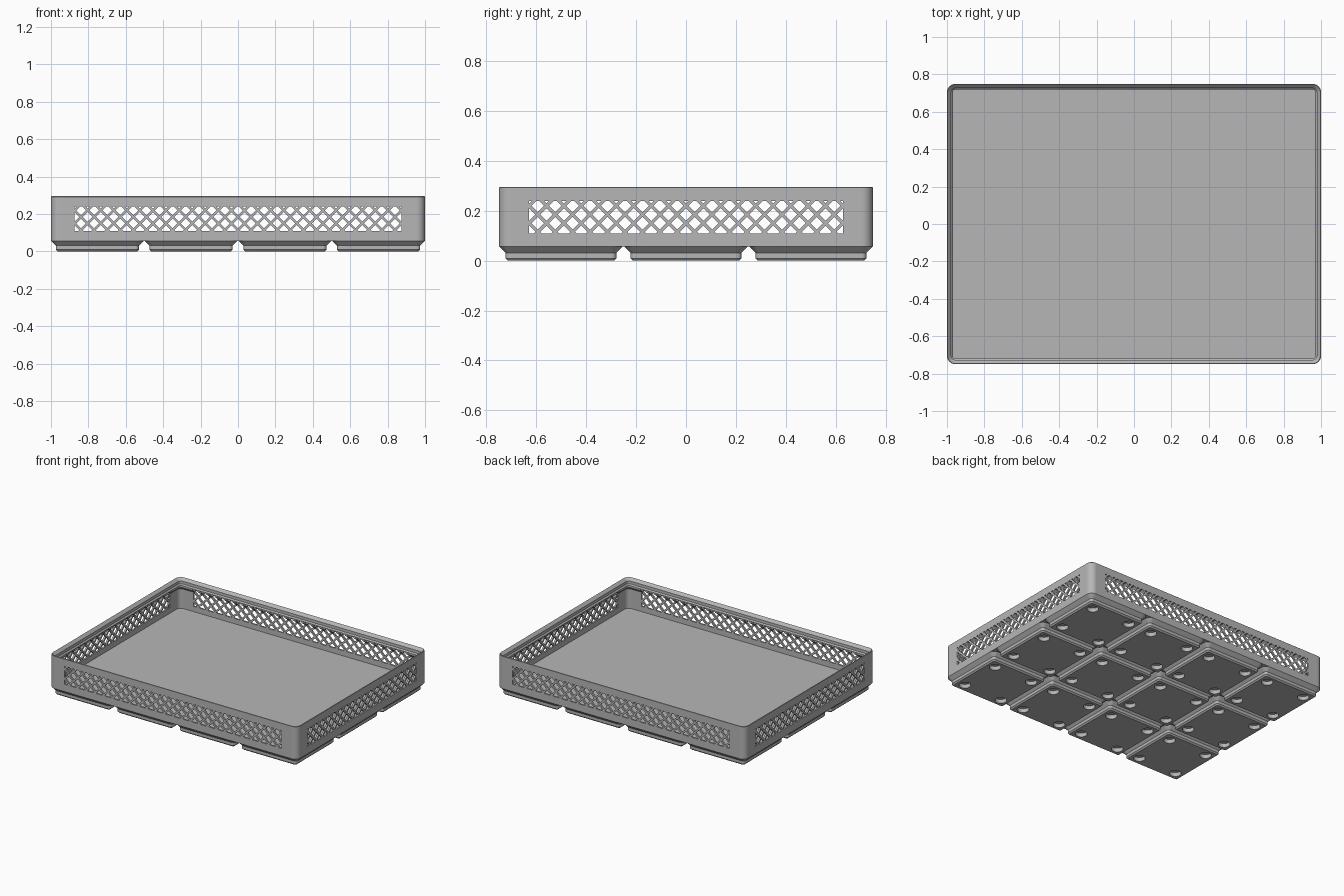
import bpy
import bmesh
from math import cos, sin, pi, radians
from mathutils import Matrix, Vector

if "Cube" in bpy.data.objects:
    bpy.data.objects.remove(bpy.data.objects["Cube"])

MM = 2 / 167.5                      # the tray is laid out in millimetres
HALF_X, HALF_Y, PITCH = 83.75, 62.75, 42

grey = bpy.data.materials.new("grey plastic")
grey.use_nodes = True
grey.diffuse_color = (0.47, 0.47, 0.47, 1)
grey.node_tree.nodes["Principled BSDF"].inputs["Base Color"].default_value = grey.diffuse_color


def make_object(name, bm):
    """Scale a millimetre mesh to scene units and link it."""
    bmesh.ops.recalc_face_normals(bm, faces=bm.faces)
    bm.transform(Matrix.Scale(MM, 4))
    mesh = bpy.data.meshes.new(name)
    bm.to_mesh(mesh)
    bm.free()
    mesh.materials.append(grey)
    obj = bpy.data.objects.new(name, mesh)
    bpy.context.collection.objects.link(obj)
    return obj


def rounded_loft(name, half_x, half_y, profile, radius, segments=10):
    """Loft rounded rectangles through (inset, z) steps and cap both ends."""
    bm = bmesh.new()
    rings = []
    for inset, z in profile:
        r = max(radius - inset, 0.5)
        ring = []
        for q, (sx, sy) in enumerate([(1, 1), (-1, 1), (-1, -1), (1, -1)]):
            cx, cy = sx * (half_x - inset - r), sy * (half_y - inset - r)
            for i in range(segments + 1):
                a = (q + i / segments) * pi / 2
                ring.append(bm.verts.new((cx + r * cos(a), cy + r * sin(a), z)))
        rings.append(ring)
    for low, high in zip(rings, rings[1:]):
        for i in range(len(low)):
            j = (i + 1) % len(low)
            bm.faces.new((low[i], low[j], high[j], high[i]))
    bm.faces.new(rings[0])
    bm.faces.new(rings[-1])
    return make_object(name, bm)


def lattice_cutter(name, half_width, columns, depth, turn):
    """Diamond prisms trimmed to a rectangular window, running through two walls."""
    low, high, step, size = 9.2, 20.1, 2 * half_width / columns, 2.15
    bm = bmesh.new()
    for row in range(5):
        z = 9.65 + row * step / 2
        for col in range(columns + 1):
            x = -half_width + (col + (row % 2) / 2) * step
            corners = [(x + size, 0, z), (x, 0, z + size), (x - size, 0, z), (x, 0, z - size)]
            bm.faces.new([bm.verts.new(c) for c in corners])
    for co, normal in [((0, 0, low), (0, 0, -1)), ((0, 0, high), (0, 0, 1)),
                       ((half_width, 0, 0), (1, 0, 0)), ((-half_width, 0, 0), (-1, 0, 0))]:
        geom = bm.verts[:] + bm.edges[:] + bm.faces[:]
        bmesh.ops.bisect_plane(bm, geom=geom, dist=1e-5, plane_co=co,
                               plane_no=normal, clear_outer=True)
    bmesh.ops.translate(bm, verts=bm.verts, vec=(0, -depth, 0))
    solid = bmesh.ops.extrude_face_region(bm, geom=bm.faces[:])["geom"]
    bmesh.ops.translate(bm, vec=(0, 2 * depth, 0),
                        verts=[v for v in solid if isinstance(v, bmesh.types.BMVert)])
    bm.transform(Matrix.Rotation(turn, 4, "Z"))
    return make_object(name, bm)


def carve(obj, cutters):
    """Subtract the cutters, keep the result and drop the helpers."""
    for cutter in cutters:
        cutter.hide_render = True
        mod = obj.modifiers.new("cut", "BOOLEAN")
        mod.operation, mod.solver, mod.object = "DIFFERENCE", "EXACT", cutter
    graph = bpy.context.evaluated_depsgraph_get()
    mesh = bpy.data.meshes.new_from_object(obj.evaluated_get(graph))
    obj.modifiers.clear()
    obj.data = mesh
    for cutter in cutters:
        bpy.data.objects.remove(cutter)


def smooth(obj):
    """Smooth the rounded corners, keep the straight sides flat."""
    bpy.ops.object.select_all(action="DESELECT")
    obj.select_set(True)
    bpy.context.view_layer.objects.active = obj
    bpy.ops.object.shade_smooth_by_angle(angle=radians(25))
    for poly in obj.data.polygons:
        if max(abs(c) for c in poly.normal) > 0.999:
            poly.use_smooth = False


# Tray: outer wall, stacking lip, inner wall and floor in one profile
tray = rounded_loft("tray", HALF_X, HALF_Y, [
    (0, 4.75), (0, 24.5), (0.3, 24.75), (1.9, 23.15), (1.9, 21.4),
    (2.6, 20.7), (2.6, 19.5), (1.0, 17.9), (1.0, 6.0)], 3.75)

# Lattice windows in all four walls
carve(tray, [
    lattice_cutter("front_back_cutter", 73.2, 25, HALF_Y + 5, 0),
    lattice_cutter("side_cutter", 52.7, 18, HALF_X + 5, pi / 2)])
smooth(tray)

# Stepped foot with four round magnet pockets
foot = rounded_loft("foot", 20.75, 20.75,
                    [(2.95, 0), (2.15, 0.8), (2.15, 2.6), (0, 4.75)], 3.75)
bm = bmesh.new()
for sx in (-1, 1):
    for sy in (-1, 1):
        bmesh.ops.create_cone(bm, cap_ends=True, segments=32, radius1=3.25, radius2=3.25,
                              depth=4.8, matrix=Matrix.Translation((13 * sx, 13 * sy, 0)))
carve(foot, [make_object("magnet_cutter", bm)])
smooth(foot)

# Repeat the foot on a four by three grid
for col in range(4):
    for row in range(3):
        part = foot if col == row == 0 else foot.copy()
        part.name = f"foot_{col + 1}_{row + 1}"
        part.location = Vector((col - 1.5, row - 1, 0)) * PITCH * MM
        if part is not foot:
            bpy.context.collection.objects.link(part)
